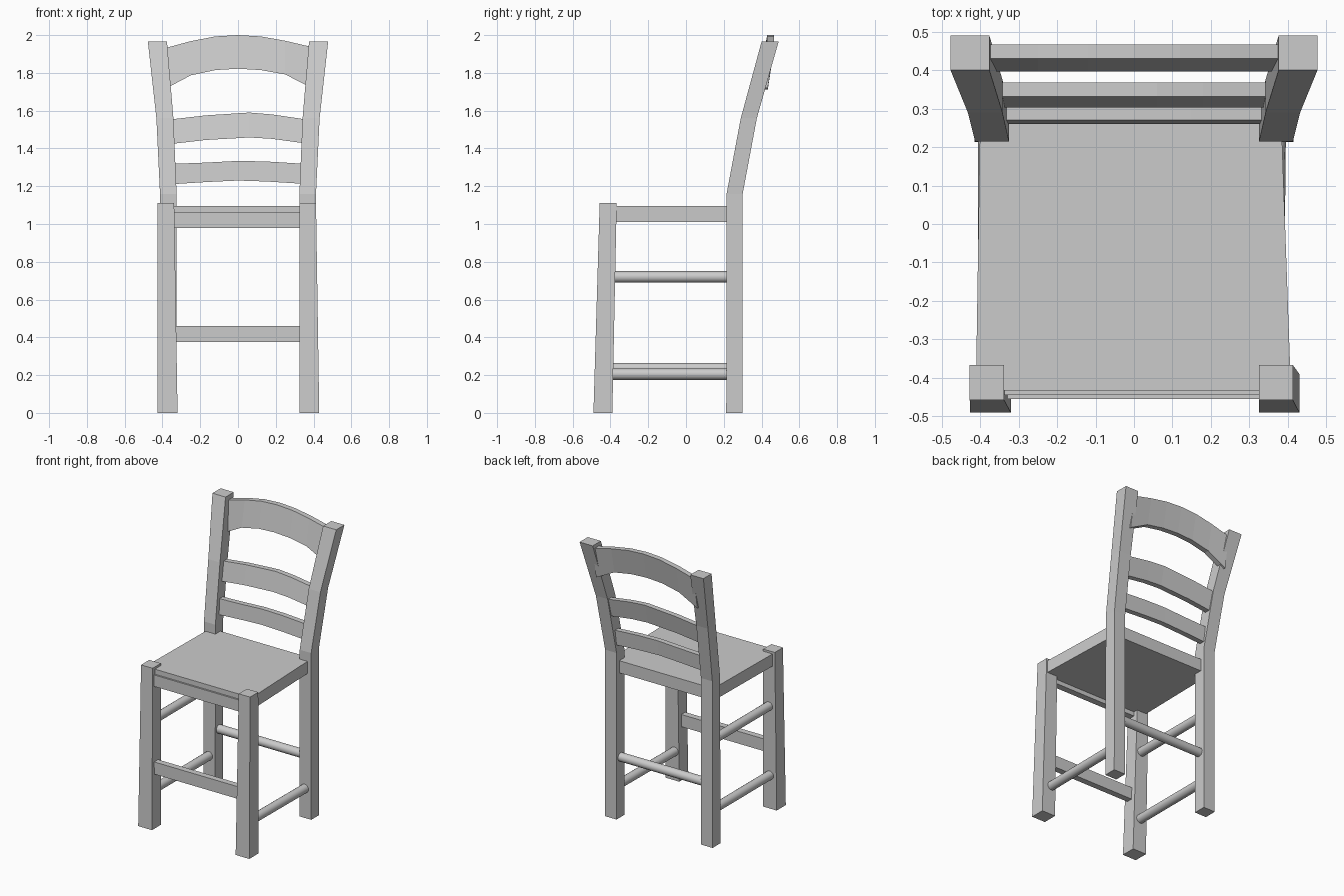
import bpy, bmesh
from mathutils import Vector

if "Cube" in bpy.data.objects:
    bpy.data.objects.remove(bpy.data.objects["Cube"])


def finish(name, bm):
    bmesh.ops.recalc_face_normals(bm, faces=bm.faces)
    mesh = bpy.data.meshes.new(name)
    bm.to_mesh(mesh)
    bm.free()
    ob = bpy.data.objects.new(name, mesh)
    bpy.context.collection.objects.link(ob)
    return ob


def loft(name, rings):
    """Skin a list of equal-length point rings and cap both ends."""
    bm = bmesh.new()
    rows = [[bm.verts.new(p) for p in ring] for ring in rings]
    n = len(rows[0])
    for a, b in zip(rows, rows[1:]):
        for i in range(n):
            j = (i + 1) % n
            bm.faces.new((a[i], a[j], b[j], b[i]))
    bm.faces.new(rows[0])
    bm.faces.new(rows[-1])
    return finish(name, bm)


def rect(x0, x1, y0, y1, z):
    return [(x0, y0, z), (x1, y0, z), (x1, y1, z), (x0, y1, z)]


def box(name, x0, x1, y0, y1, z0, z1):
    return loft(name, [rect(x0, x1, y0, y1, z0), rect(x0, x1, y0, y1, z1)])


def rung(name, a, b, radius=0.03):
    a, b = Vector(a), Vector(b)
    bpy.ops.mesh.primitive_cylinder_add(vertices=16, radius=radius, depth=(b - a).length,
                                        location=(a + b) / 2)
    ob = bpy.context.object
    ob.name = name
    ob.rotation_euler = (b - a).to_track_quat('Z', 'Y').to_euler()
    bpy.ops.object.shade_smooth_by_angle()


def slat(name, profile, y_low, y_high, thick=0.037):
    """Arched slat: profile is (x, bottom z, top z), leaning from y_low to y_high."""
    loft(name, [[(x, y_low, zb), (x, y_high, zt),
                 (x, y_high + thick, zt), (x, y_low + thick, zb)] for x, zb, zt in profile])


# Front legs, tapering slightly
loft("front_leg_right", [rect(0.325, 0.43, -0.49, -0.39, 0), rect(0.325, 0.413, -0.457, -0.367, 1.11)])
loft("front_leg_left", [rect(-0.426, -0.32, -0.49, -0.39, 0), rect(-0.427, -0.338, -0.457, -0.367, 1.11)])

# Back legs, straight to the seat, then leaning back and outwards
post = [(0.325, 0.415, 0.213, 0.30, 0), (0.325, 0.413, 0.215, 0.30, 1.16),
        (0.342, 0.432, 0.29, 0.375, 1.56), (0.376, 0.477, 0.40, 0.49, 1.965)]
for side, s in (("right", 1), ("left", -1)):
    loft("back_leg_" + side, [rect(s * a, s * b, c, d, z) for a, b, c, d, z in post])

# Seat slab, a little wider at the front
outline = [(-0.411, -0.433), (0.408, -0.433), (0.383, 0.27), (-0.4, 0.27)]
loft("seat", [[(x, y, z) for x, y in outline] for z in (1.01, 1.095)])

# Front rails
box("front_seat_rail", -0.36, 0.36, -0.445, -0.40, 0.98, 1.06)
box("front_stretcher", -0.37, 0.37, -0.455, -0.412, 0.375, 0.46)

# Round rungs: two on the left, one on the right, one at the back
rung("side_rung_right", (0.358, -0.42, 0.205), (0.365, 0.25, 0.205))
rung("side_rung_left_low", (-0.375, -0.42, 0.235), (-0.375, 0.25, 0.235))
rung("side_rung_left_high", (-0.375, -0.42, 0.72), (-0.375, 0.25, 0.72))
rung("back_rung", (-0.37, 0.255, 0.42), (0.37, 0.255, 0.42))

# Back slats
slat("low_slat", [(-0.36, 1.21, 1.318), (-0.17, 1.222, 1.325), (0, 1.23, 1.334),
                  (0.15, 1.225, 1.331), (0.36, 1.212, 1.318)], 0.26, 0.27)
slat("middle_slat", [(-0.37, 1.422, 1.552), (-0.17, 1.445, 1.575), (0.06, 1.458, 1.59),
                     (0.18, 1.451, 1.58), (0.37, 1.425, 1.552)], 0.303, 0.331)
slat("top_slat", [(-0.39, 1.713, 1.93), (-0.25, 1.787, 1.968), (-0.12, 1.815, 1.993), (0, 1.822, 2.0),
                  (0.12, 1.815, 1.993), (0.25, 1.792, 1.97), (0.39, 1.72, 1.937)], 0.396, 0.43)
